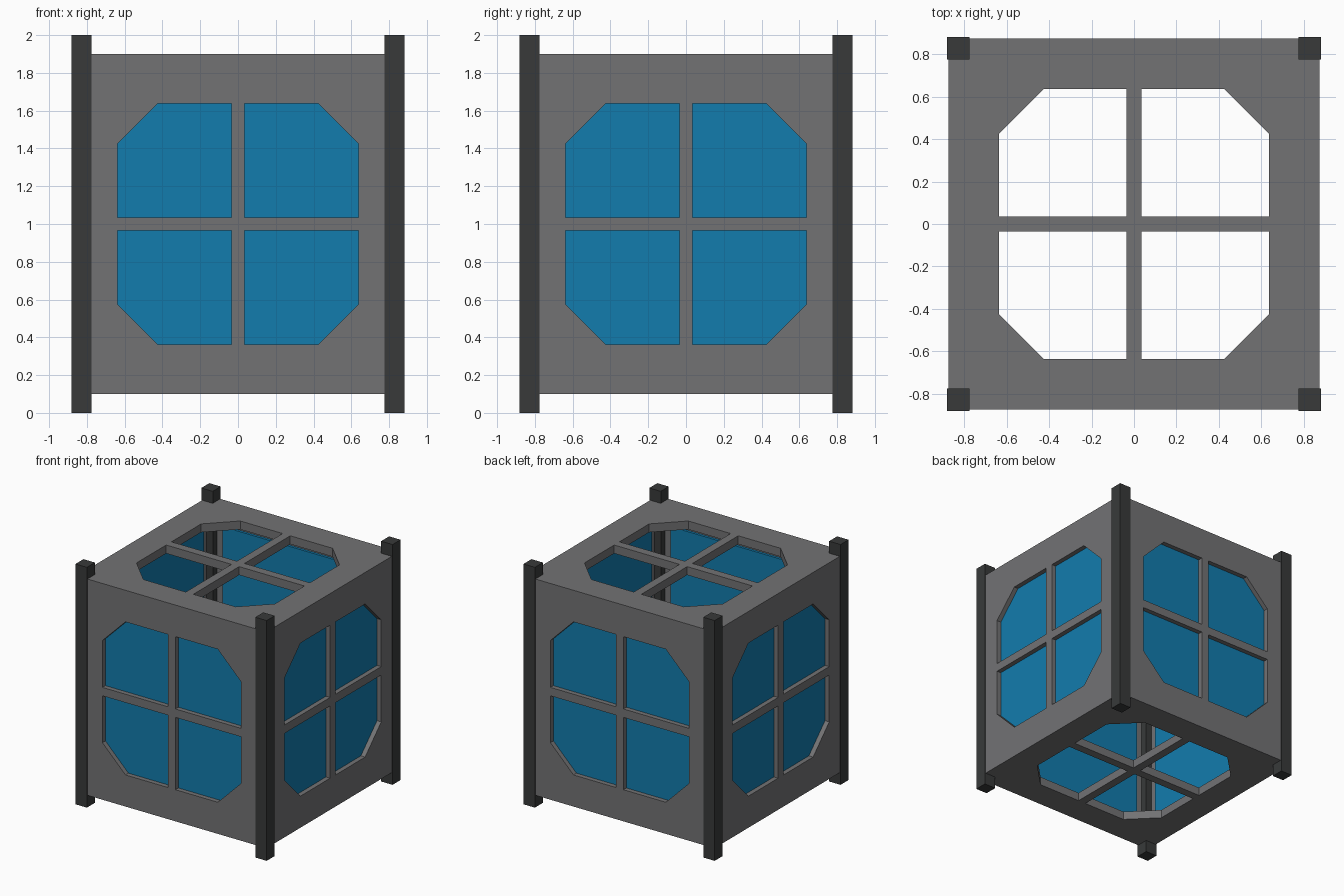
import bpy, bmesh
from math import radians
from mathutils import Matrix, Vector

if "Cube" in bpy.data.objects:
    bpy.data.objects.remove(bpy.data.objects["Cube"])


def material(name, color):
    m = bpy.data.materials.new(name)
    m.diffuse_color = (*color, 1)
    m.use_nodes = True
    m.node_tree.nodes["Principled BSDF"].inputs["Base Color"].default_value = m.diffuse_color
    return m


GREY = material("panel_grey", (0.17, 0.17, 0.175))
DARK = material("post_dark", (0.04, 0.042, 0.042))
BLUE = material("pane_blue", (0.006, 0.2, 0.42))


def finish(bm, name, mat, matrix):
    bmesh.ops.recalc_face_normals(bm, faces=bm.faces)
    me = bpy.data.meshes.new(name)
    bm.to_mesh(me)
    bm.free()
    me.materials.append(mat)
    ob = bpy.data.objects.new(name, me)
    ob.matrix_world = matrix
    bpy.context.collection.objects.link(ob)
    return ob


def box(name, size, mat, matrix):
    bm = bmesh.new()
    bmesh.ops.create_cube(bm, size=1)
    bmesh.ops.scale(bm, vec=Vector(size), verts=bm.verts)
    return finish(bm, name, mat, matrix)


def window_panel(name, W, H, thick, matrix):
    """Panel with a clipped-corner opening and a cross bar; outer face at local z = 0."""
    b, c, h = 0.035, 0.425, 0.637
    quarter = [
        [(0, 0), (b, 0), (b, b), (0, b)],                    # cross centre
        [(b, 0), (h, 0), (h, b), (b, b)],                    # bars
        [(0, b), (b, b), (b, h), (0, h)],
        [(h, 0), (W, 0), (W, b), (h, b)],                    # surround
        [(h, b), (W, b), (W, c), (h, c)],
        [(h, c), (W, c), (W, H), (c, H), (c, h)],
        [(b, h), (c, h), (c, H), (b, H)],
        [(0, h), (b, h), (b, H), (0, H)],
    ]
    bm = bmesh.new()
    for sx in (1, -1):
        for sy in (1, -1):
            for poly in quarter:
                vs = [bm.verts.new((x * sx, y * sy, 0)) for x, y in poly]
                bm.faces.new(vs if sx * sy > 0 else vs[::-1])
    bmesh.ops.remove_doubles(bm, verts=bm.verts, dist=1e-4)
    ext = bmesh.ops.extrude_face_region(bm, geom=bm.faces[:], use_keep_orig=True)
    moved = [v for v in ext["geom"] if isinstance(v, bmesh.types.BMVert)]
    bmesh.ops.translate(bm, vec=(0, 0, -thick), verts=moved)
    return finish(bm, name, GREY, matrix)


# Four side panels, each with a blue pane behind it
for i, side in enumerate(("front", "right", "back", "left")):
    turn = Matrix.Rotation(radians(90 * i), 4, 'Z')
    upright = Matrix.Rotation(radians(90), 4, 'X')
    window_panel(side + "_panel", 0.80, 0.90, 0.04,
                 turn @ Matrix.Translation((0, -0.873, 1)) @ upright)
    box(side + "_pane", (1.42, 0.022, 1.42), BLUE,
        turn @ Matrix.Translation((0, -0.823, 1)))

# Open top and bottom panels
window_panel("top_panel", 0.835, 0.835, 0.07, Matrix.Translation((0, 0, 1.9)))
window_panel("bottom_panel", 0.835, 0.835, 0.07,
             Matrix.Translation((0, 0, 0.1)) @ Matrix.Rotation(radians(180), 4, 'X'))

# Corner posts
for sx, xn in ((1, "right"), (-1, "left")):
    for sy, yn in ((1, "back"), (-1, "front")):
        box(f"{yn}_{xn}_post", (0.105, 0.105, 2), DARK,
            Matrix.Translation((sx * 0.828, sy * 0.828, 1)))
